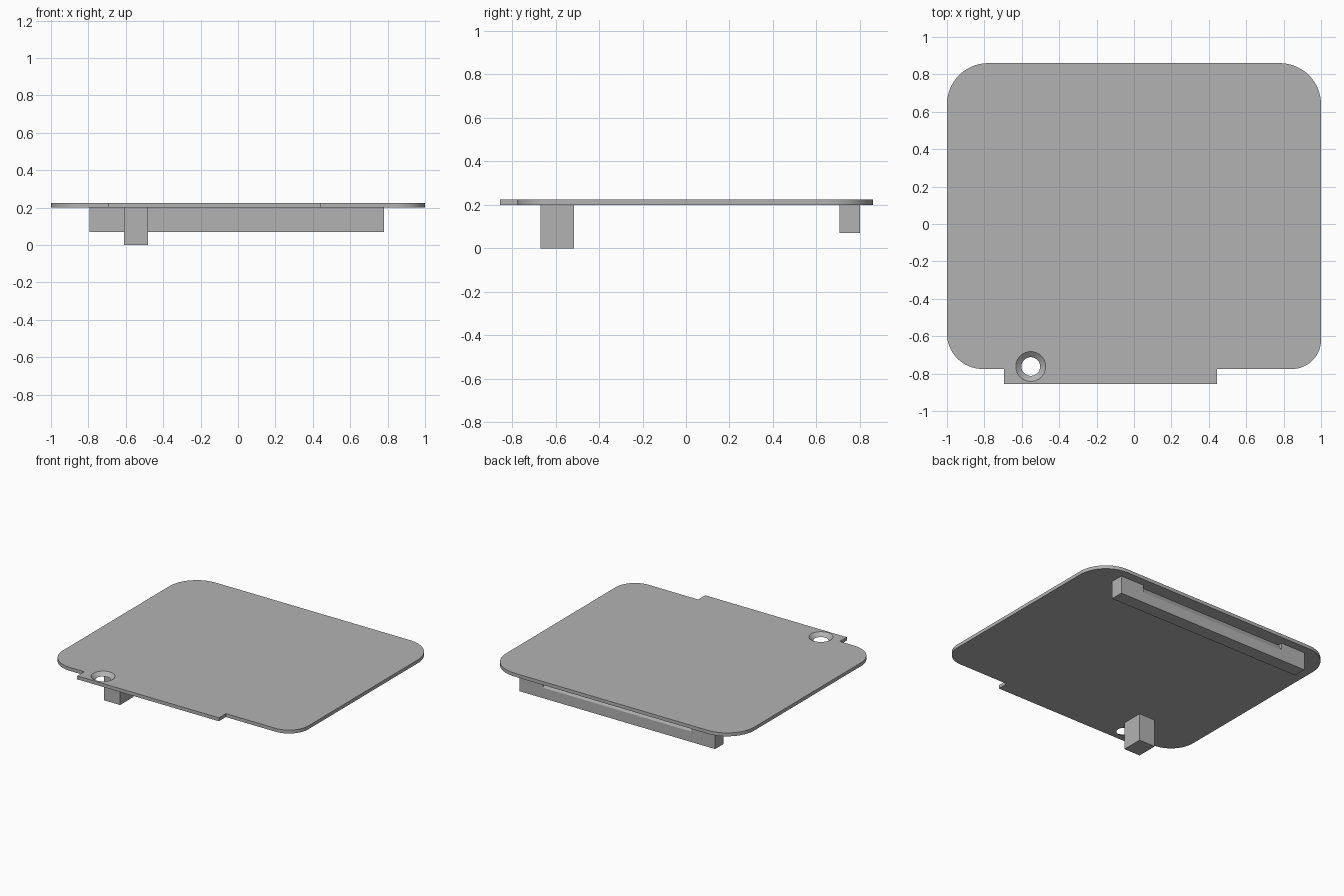
import bpy, bmesh, math
from mathutils import Vector

if "Cube" in bpy.data.objects:
    bpy.data.objects.remove(bpy.data.objects["Cube"])

grey = bpy.data.materials.new("light_grey")
grey.use_nodes = True
colour = (0.45, 0.45, 0.45, 1)
grey.diffuse_color = colour
grey.node_tree.nodes["Principled BSDF"].inputs["Base Color"].default_value = colour

PLATE_BOTTOM, PLATE_TOP = 0.2, 0.225


def prism(name, outline, offset):
    """Extrude a closed 3D outline along an offset."""
    bm = bmesh.new()
    face = bm.faces.new([bm.verts.new(p) for p in outline])
    moved = bmesh.ops.extrude_face_region(bm, geom=[face])["geom"]
    verts = [v for v in moved if isinstance(v, bmesh.types.BMVert)]
    bmesh.ops.translate(bm, verts=verts, vec=Vector(offset))
    bmesh.ops.recalc_face_normals(bm, faces=bm.faces)
    mesh = bpy.data.meshes.new(name)
    bm.to_mesh(mesh)
    bm.free()
    mesh.materials.append(grey)
    obj = bpy.data.objects.new(name, mesh)
    bpy.context.collection.objects.link(obj)
    return obj


def box(name, x0, x1, y0, y1, z0, z1):
    return prism(name, [(x0, y0, z0), (x1, y0, z0), (x1, y1, z0), (x0, y1, z0)],
                 (0, 0, z1 - z0))


def activate(obj):
    bpy.ops.object.select_all(action="DESELECT")
    obj.select_set(True)
    bpy.context.view_layer.objects.active = obj


def cut(obj, cutter):
    cutter.hide_render = True
    mod = obj.modifiers.new("cut", "BOOLEAN")
    mod.operation = "DIFFERENCE"
    mod.solver = "EXACT"
    mod.object = cutter
    activate(obj)
    bpy.ops.object.modifier_apply(modifier=mod.name)
    bpy.data.objects.remove(cutter)


def corner(cx, cy, radius, start, steps=16):
    """Quarter arc, counter-clockwise from the start angle."""
    angles = [math.radians(start + 90 * i / steps) for i in range(steps + 1)]
    return [(cx + radius * math.cos(a), cy + radius * math.sin(a)) for a in angles]


# Rounded cover plate with a shallow tab along its front edge
back, front, tab = 0.86, -0.775, -0.855
rb, rl, rr = 0.22, 0.19, 0.155
outline = (corner(1 - rb, back - rb, rb, 0)
           + corner(-1 + rb, back - rb, rb, 90)
           + corner(-1 + rl, front + rl, rl, 180)
           + [(-0.695, front), (-0.695, tab), (0.445, tab), (0.445, front)]
           + corner(1 - rr, front + rr, rr, 270))
plate = prism("cover_plate", [(x, y, PLATE_BOTTOM) for x, y in outline],
              (0, 0, PLATE_TOP - PLATE_BOTTOM))

# Countersunk screw hole, with the cone running a little past both faces
slope = 0.03 / (PLATE_TOP - PLATE_BOTTOM)
over = 0.005
bpy.ops.mesh.primitive_cone_add(
    vertices=48, radius1=0.05 - slope * over, radius2=0.08 + slope * over,
    depth=PLATE_TOP - PLATE_BOTTOM + 2 * over,
    location=(-0.552, -0.762, (PLATE_TOP + PLATE_BOTTOM) / 2))
cut(plate, bpy.context.object)
activate(plate)
bpy.ops.object.shade_smooth_by_angle(angle=math.radians(30))

# Rear locating bar with a wedge-shaped undercut along its back
bar = box("rear_bar", -0.795, 0.78, 0.705, 0.8, 0.07, PLATE_BOTTOM)
wedge = [(-0.6, 0.76, 0.21), (-0.6, 0.81, 0.21), (-0.6, 0.81, 0.13)]
cut(bar, prism("undercut_cutter", wedge, (1.19, 0, 0)))

# Front support post
box("front_post", -0.61, -0.48, -0.67, -0.515, 0, PLATE_BOTTOM)
